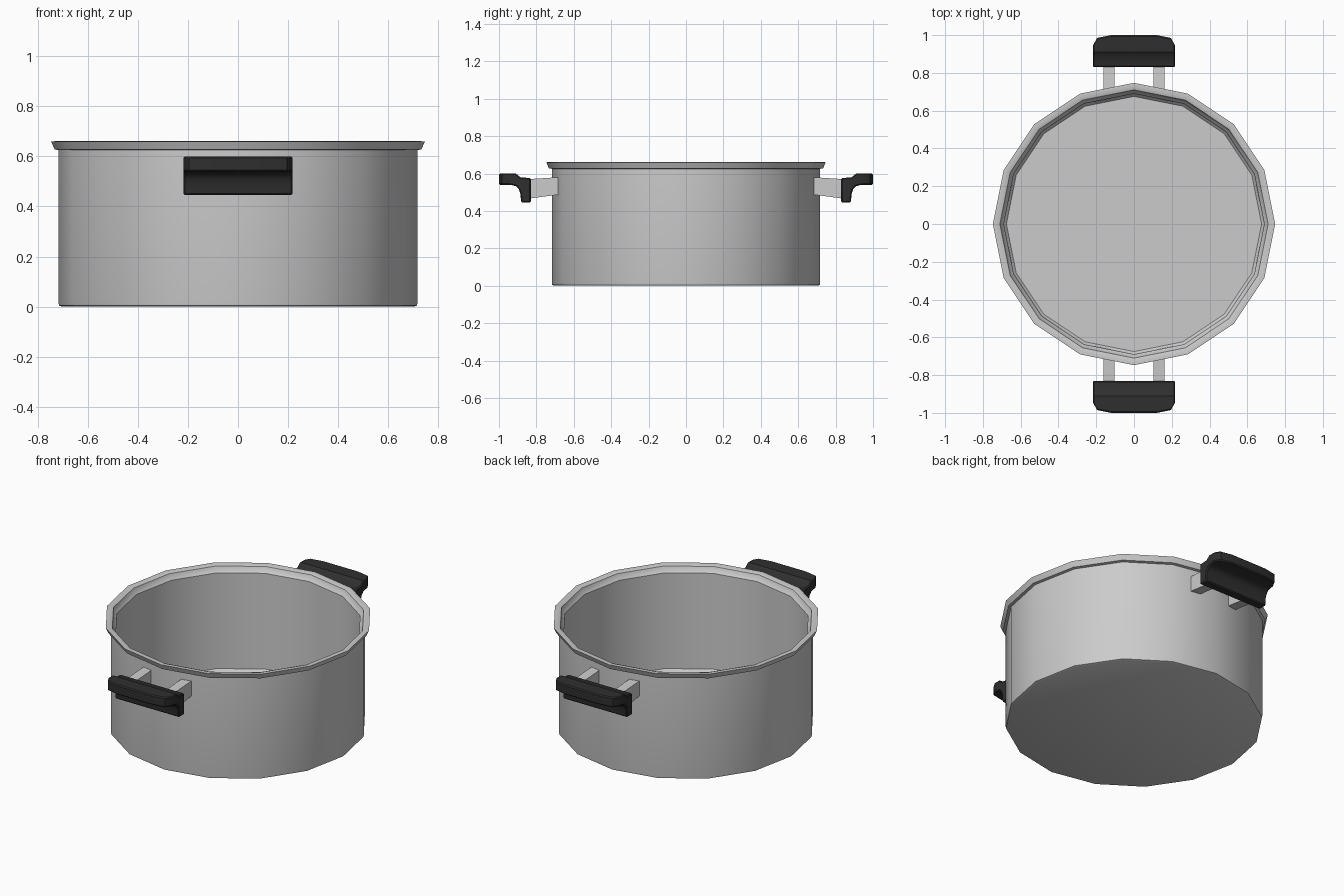
import bpy, bmesh, math

if "Cube" in bpy.data.objects:
    bpy.data.objects.remove(bpy.data.objects["Cube"])

SIDES = 16


def finish(name, bm, mat=None, angle=35, bevel=0):
    bmesh.ops.recalc_face_normals(bm, faces=bm.faces[:])
    mesh = bpy.data.meshes.new(name)
    bm.to_mesh(mesh)
    bm.free()
    ob = bpy.data.objects.new(name, mesh)
    bpy.context.collection.objects.link(ob)
    if mat:
        mesh.materials.append(mat)
    if bevel:
        mod = ob.modifiers.new("soft_edges", 'BEVEL')
        mod.width = bevel
        mod.segments = 1
        mod.limit_method = 'ANGLE'
        mod.angle_limit = math.radians(50)
    bpy.ops.object.select_all(action='DESELECT')
    ob.select_set(True)
    bpy.context.view_layer.objects.active = ob
    bpy.ops.object.shade_smooth_by_angle(angle=math.radians(angle))
    return ob


def skin(bm, rings, closed_profile):
    """Bridge consecutive vertex rings with quads and cap both ends."""
    for a, b in zip(rings, rings[1:]):
        n = len(a)
        for i in range(n):
            j = (i + 1) % n
            bm.faces.new((a[i], a[j], b[j], b[i]))
    if closed_profile:
        bm.faces.new(rings[0])
        bm.faces.new(rings[-1])


def lathe(name, profile):
    bm = bmesh.new()
    rings = []
    for r, z in profile:
        rings.append([bm.verts.new((r * math.cos(2 * math.pi * i / SIDES),
                                    r * math.sin(2 * math.pi * i / SIDES), z))
                      for i in range(SIDES)])
    skin(bm, rings, True)
    return finish(name, bm)


def loft_x(name, profile, stations, side, mat=None, bevel=0):
    """Run a (y, z) profile along x; each station limits the outward reach."""
    bm = bmesh.new()
    rings = [[bm.verts.new((x, side * min(y, reach), z)) for y, z in profile]
             for x, reach in stations]
    skin(bm, rings, True)
    return finish(name, bm, mat, bevel=bevel)


black = bpy.data.materials.new("black_plastic")
black.diffuse_color = (0.028, 0.028, 0.028, 1)
black.use_nodes = True
black.node_tree.nodes["Principled BSDF"].inputs["Base Color"].default_value = black.diffuse_color

# Pot: outer wall, flared rim, inner wall and floor in one lathed shell
lathe("pot_body", [
    (0.705, 0.0), (0.715, 0.004), (0.717, 0.014), (0.717, 0.625),
    (0.733, 0.628), (0.747, 0.66), (0.728, 0.661), (0.710, 0.655),
    (0.703, 0.635), (0.690, 0.622), (0.688, 0.035), (0.675, 0.02)])

# Handles: dark grips with a curved finger recess, each on two steel brackets
grip_profile = [
    (0.830, 0.445), (0.882, 0.445), (0.885, 0.490), (0.893, 0.515),
    (0.907, 0.531), (0.930, 0.538), (1.000, 0.540), (1.000, 0.600),
    (0.910, 0.600), (0.885, 0.580), (0.830, 0.575)]
half = [(0.12, 1.0), (0.195, 0.985), (0.218, 0.945)]
grip_stations = [(-x, r) for x, r in reversed(half)] + half
bracket_profile = [(0.68, 0.487), (0.84, 0.466), (0.84, 0.570), (0.68, 0.580)]

for side, label in ((-1, "front"), (1, "back")):
    loft_x(label + "_grip", grip_profile, grip_stations, side, black, 0.006)
    for s, end in ((-1, "left"), (1, "right")):
        loft_x(f"{label}_{end}_bracket", bracket_profile,
               [(s * 0.102, 1), (s * 0.162, 1)], side)
